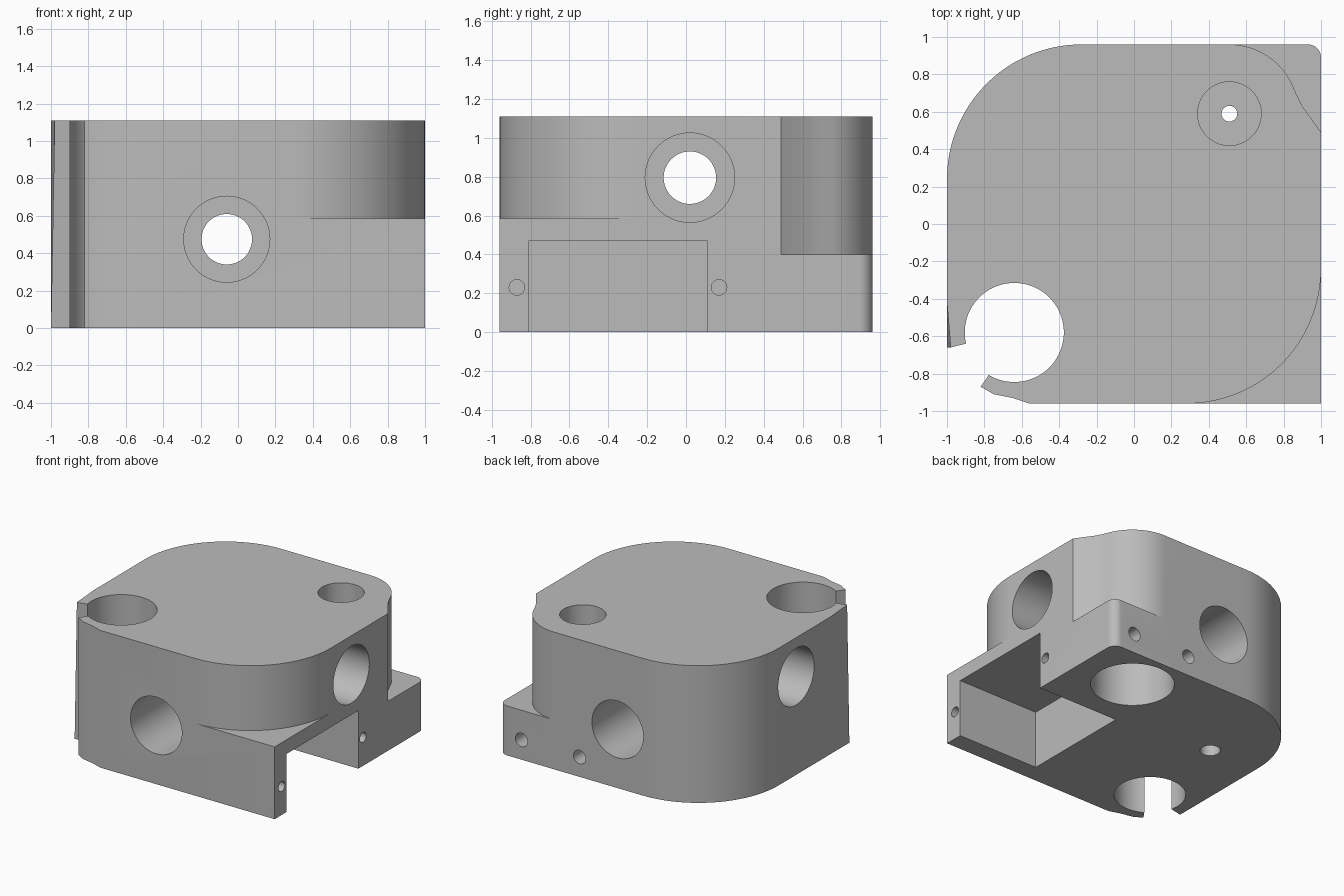
import bpy, bmesh, math
from mathutils import Matrix, Vector

cube = bpy.data.objects.get("Cube")
if cube:
    bpy.data.objects.remove(cube, do_unlink=True)

TOP, FRONT, BACK = 1.11, -0.96, 0.96

grey = bpy.data.materials.new("plain grey")
grey.use_nodes = True
grey.diffuse_color = (0.5, 0.5, 0.5, 1)
grey.node_tree.nodes["Principled BSDF"].inputs["Base Color"].default_value = (0.5, 0.5, 0.5, 1)


def arc(cx, cy, r, start, end, steps=24):
    angles = [math.radians(start + (end - start) * i / steps) for i in range(steps + 1)]
    return [(cx + r * math.cos(a), cy + r * math.sin(a)) for a in angles]


def add_object(name, bm):
    bmesh.ops.recalc_face_normals(bm, faces=bm.faces)
    mesh = bpy.data.meshes.new(name)
    bm.to_mesh(mesh)
    bm.free()
    mesh.materials.append(grey)
    obj = bpy.data.objects.new(name, mesh)
    bpy.context.collection.objects.link(obj)
    return obj


def prism(name, outline, z0, z1, adjust=None):
    """Extrude an outline upward; adjust may move the top vertices."""
    bm = bmesh.new()
    low = [bm.verts.new((x, y, z0)) for x, y in outline]
    high = [bm.verts.new((x, y, z1)) for x, y in outline]
    if adjust:
        adjust(high)
    bm.faces.new(low)
    bm.faces.new(high)
    n = len(outline)
    for i in range(n):
        j = (i + 1) % n
        bm.faces.new((low[i], low[j], high[j], high[i]))
    return add_object(name, bm)


def rod(name, start, end, r, sides=64):
    """Cylinder running between two points."""
    a, b = Vector(start), Vector(end)
    turn = (b - a).to_track_quat("Z", "Y").to_matrix().to_4x4()
    bm = bmesh.new()
    bmesh.ops.create_cone(bm, cap_ends=True, segments=sides, radius1=r, radius2=r,
                          depth=(b - a).length, matrix=Matrix.Translation((a + b) / 2) @ turn)
    return add_object(name, bm)


# Block outline, with the open corner bore as part of it
lip = (-0.98, -0.66)
outline = [(1, FRONT)]
outline += arc(0.93, 0.89, 0.07, 0, 90, 8)
outline += arc(-0.28, 0.24, 0.72, 90, 180, 32)
outline += [(-1, -0.42), (-1, lip[1])]
outline += arc(-0.64, -0.58, 0.265, 193, -121, 56)
outline += [(-0.82, -0.87), (-0.75, -0.91), (-0.65, -0.93), (-0.56, FRONT)]


def lean_lip(verts):
    for v in verts:
        if abs(v.co.x + 1) < 1e-4 and abs(v.co.y - lip[1]) < 1e-4:
            v.co.x = lip[0]


block = prism("bearing_block", outline, 0, TOP, lean_lip)

cutters = []
# Rounded upper front corner
cutters.append(prism("front_corner_cut", arc(0.28, -0.24, 0.72, -90, 0, 32)
                     + [(1.1, -0.24), (1.1, -1.1), (0.28, -1.1)], 0.585, 1.3))
# Stepped upper back corner, following the vertical bore
cutters.append(prism("back_corner_cut", arc(0.51, 0.59, 0.37, 90, 25, 20)
                     + [(0.87, 0.69), (0.9, 0.63), (1, 0.49), (1.1, 0.35), (1.1, 1.1), (0.51, 1.1)],
                     0.4, 1.3))
# Slot under the right ledge
cutters.append(prism("side_slot", [(0.27, -0.81), (1.1, -0.81), (1.1, 0.11), (0.27, 0.11)], -0.1, 0.47))

# Vertical stepped bore and blind bottom hole
cutters.append(rod("top_bore", (0.51, 0.59, 0.7), (0.51, 0.59, 1.2), 0.17))
cutters.append(rod("bottom_bore", (0.51, 0.59, -0.1), (0.51, 0.59, 0.5), 0.31))
cutters.append(rod("vertical_through", (0.51, 0.59, 0.4), (0.51, 0.59, 0.8), 0.042, 32))
cutters.append(rod("bottom_hole", (-0.56, 0.21, -0.1), (-0.56, 0.21, 0.2), 0.075, 32))

# Two horizontal bores, widened at both ends
cutters.append(rod("long_through", (-0.06, -1.1, 0.475), (-0.06, 1.1, 0.475), 0.135))
cutters.append(rod("cross_through", (-1.1, 0.02, 0.795), (1.1, 0.02, 0.795), 0.135))
for s in (-1, 1):
    cutters.append(rod("long_end", (-0.06, s * 1.1, 0.475), (-0.06, s * 0.38, 0.475), 0.23))
    cutters.append(rod("cross_end", (s * 1.1, 0.02, 0.795), (s * 0.42, 0.02, 0.795), 0.23))

# Small screw holes
for y in (-0.87, 0.17):
    cutters.append(rod("side_screw", (1.1, y, 0.23), (0.6, y, 0.23), 0.04, 32))
for x in (0.28, 0.8):
    cutters.append(rod("back_screw", (x, 1.1, 0.16), (x, 0.6, 0.16), 0.055, 32))

# Cut everything out of the block
bpy.context.view_layer.objects.active = block
for c in cutters:
    c.hide_render = True
    mod = block.modifiers.new(c.name, "BOOLEAN")
    mod.operation = "DIFFERENCE"
    mod.solver = "EXACT"
    mod.object = c
    bpy.ops.object.modifier_apply(modifier=mod.name)
for c in cutters:
    bpy.data.objects.remove(c, do_unlink=True)

bpy.ops.object.select_all(action="DESELECT")
block.select_set(True)
bpy.ops.object.shade_smooth_by_angle(angle=math.radians(25))
